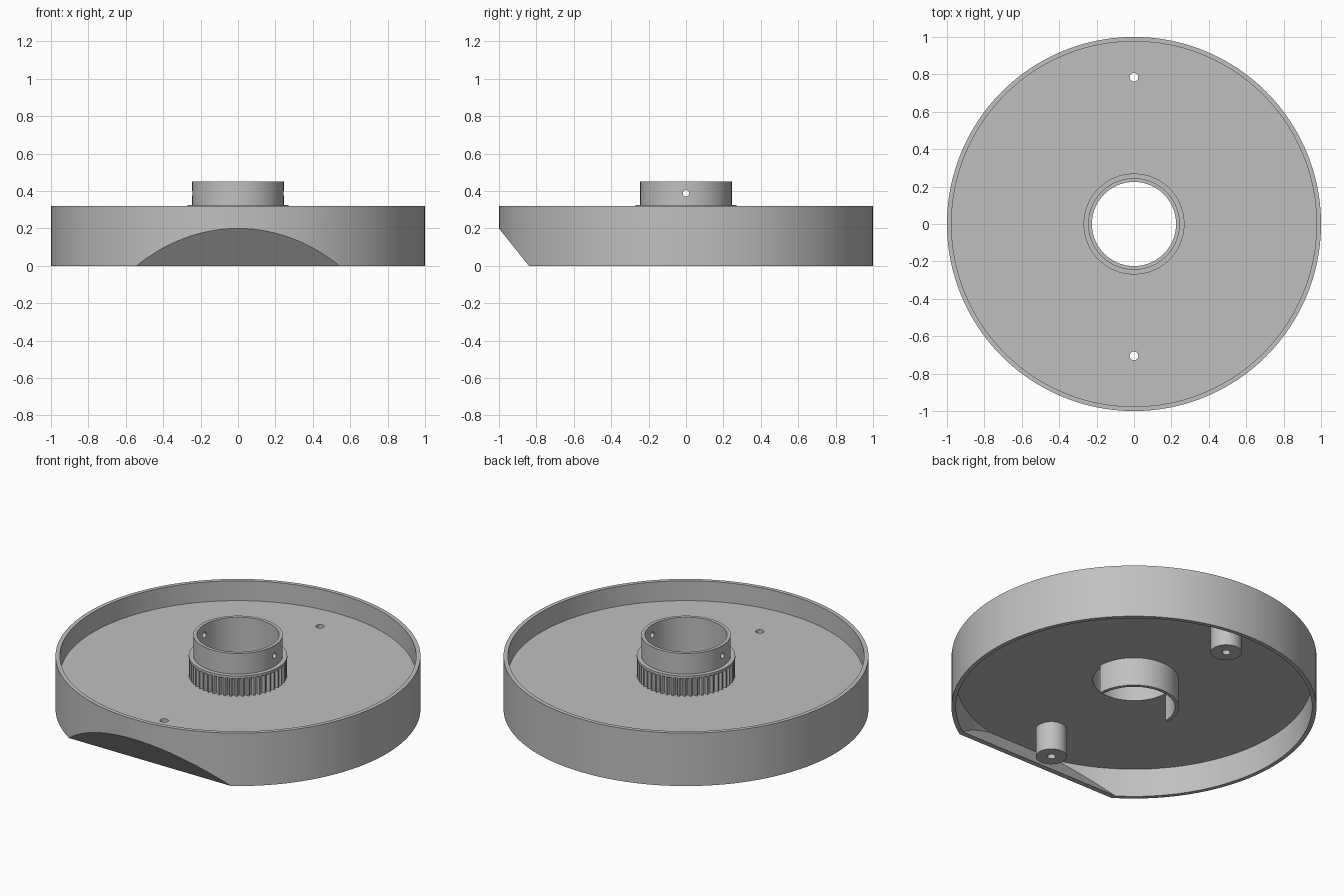
import bpy, bmesh, math
from mathutils import Vector, Matrix

if "Cube" in bpy.data.objects:
    bpy.data.objects.remove(bpy.data.objects["Cube"], do_unlink=True)

# One plain grey for everything
grey = bpy.data.materials.new("plain_grey")
grey.use_nodes = True
grey.diffuse_color = (0.53, 0.53, 0.53, 1)
grey.node_tree.nodes["Principled BSDF"].inputs["Base Color"].default_value = grey.diffuse_color

RIM, RIM_IN, RIM_TOP = 1.0, 0.976, 0.32
FLOOR_TOP, FLOOR_LOW = 0.20, 0.172
BORE, COLLAR = 0.225, 0.245
SLOPE = Vector((0, -0.20, -0.16)).normalized()   # outward normal of the sloping front cut


def finish(bm, name):
    bmesh.ops.recalc_face_normals(bm, faces=bm.faces)
    mesh = bpy.data.meshes.new(name)
    bm.to_mesh(mesh)
    bm.free()
    mesh.materials.append(grey)
    ob = bpy.data.objects.new(name, mesh)
    bpy.context.collection.objects.link(ob)
    return ob


def cylinder(name, r, z0, z1, at=(0, 0), segs=160, slope_at=None, along_x=False):
    """Solid cylinder, optionally trimmed by the sloping front plane."""
    bm = bmesh.new()
    bmesh.ops.create_cone(bm, cap_ends=True, segments=segs, radius1=r, radius2=r, depth=z1 - z0,
                          matrix=Matrix.Translation((at[0], at[1], (z0 + z1) / 2)))
    if along_x:
        bmesh.ops.rotate(bm, verts=bm.verts, matrix=Matrix.Rotation(math.pi / 2, 3, 'Y'))
    if slope_at is not None:
        geom = bm.verts[:] + bm.edges[:] + bm.faces[:]
        cut = bmesh.ops.bisect_plane(bm, geom=geom, plane_co=slope_at, plane_no=SLOPE,
                                     clear_outer=True)["geom_cut"]
        edges = [e for e in cut if isinstance(e, bmesh.types.BMEdge)]
        bmesh.ops.contextual_create(bm, geom=edges)
    return finish(bm, name)


def tube(name, outer, inner, z0, z1, at=(0, 0), segs=96, sweep=math.tau):
    """Ring or part ring; outer may be a list of radii that repeats around the ring."""
    radii = outer if isinstance(outer, list) else [outer]
    closed = sweep > math.tau - 0.001
    count = segs if closed else segs + 1
    bm = bmesh.new()
    loops = []
    for i in range(count):
        a = sweep * i / segs
        ro = radii[i % len(radii)]
        loops.append([bm.verts.new((at[0] + r * math.cos(a), at[1] + r * math.sin(a), z))
                      for r, z in ((ro, z0), (ro, z1), (inner, z1), (inner, z0))])
    for i in range(segs):
        a, b = loops[i], loops[(i + 1) % count]
        for k in range(4):
            m = (k + 1) % 4
            bm.faces.new((a[k], b[k], b[m], a[m]))
    if not closed:
        bm.faces.new(loops[0])
        bm.faces.new(loops[-1])
    return finish(bm, name)


def subtract(ob, cutters):
    bpy.context.view_layer.objects.active = ob
    for c in cutters:
        mod = ob.modifiers.new("cut", 'BOOLEAN')
        mod.operation, mod.solver, mod.object = 'DIFFERENCE', 'EXACT', c
        bpy.ops.object.modifier_apply(modifier=mod.name)
        bpy.data.objects.remove(c, do_unlink=True)


POSTS = {"back": 0.785, "front": -0.705}
HOLE = 0.023

# Round housing: trimmed disc, hollowed above and below the floor, then drilled
housing = cylinder("housing", RIM, 0, RIM_TOP, slope_at=Vector((0, -1, 0.2)))
subtract(housing, [
    cylinder("upper_pocket", RIM_IN, FLOOR_TOP, 0.5),
    cylinder("lower_pocket", RIM_IN, -0.1, FLOOR_LOW,
             slope_at=Vector((0, -1, 0.2)) - SLOPE * 0.024),
    cylinder("bore", BORE, -0.1, 0.5, segs=96),
] + [cylinder("screw_hole", HOLE, -0.1, 0.5, at=(0, y), segs=24) for y in POSTS.values()])
parts = [housing]

# Hollow screw posts under the floor
for side, y in POSTS.items():
    parts.append(tube(side + "_post", 0.085, HOLE, 0, FLOOR_LOW + 0.005, at=(0, y), segs=48))

# Toothed pulley with its flange
TEETH = 50
parts.append(tube("pulley_teeth", [0.268, 0.268, 0.25, 0.25], BORE, FLOOR_TOP, 0.312, segs=TEETH * 4))
parts.append(tube("pulley_flange", 0.27, BORE, 0.31, 0.325))

# Collar with a cross-drilled pin hole
collar = tube("collar", COLLAR, BORE, 0.324, 0.45)
pin = cylinder("pin_hole", 0.017, -0.4, 0.4, segs=24, along_x=True)
pin.data.transform(Matrix.Translation((0, 0, 0.388)))
subtract(collar, [pin])
parts.append(collar)

# Half-round skirt below the floor, on the back side
parts.append(tube("half_collar", COLLAR, BORE, 0, FLOOR_LOW + 0.005, segs=48, sweep=math.pi))

# Smooth round walls, crisp edges
bpy.ops.object.select_all(action='DESELECT')
for ob in parts:
    ob.select_set(True)
bpy.context.view_layer.objects.active = housing
bpy.ops.object.shade_smooth_by_angle(angle=math.radians(25))
